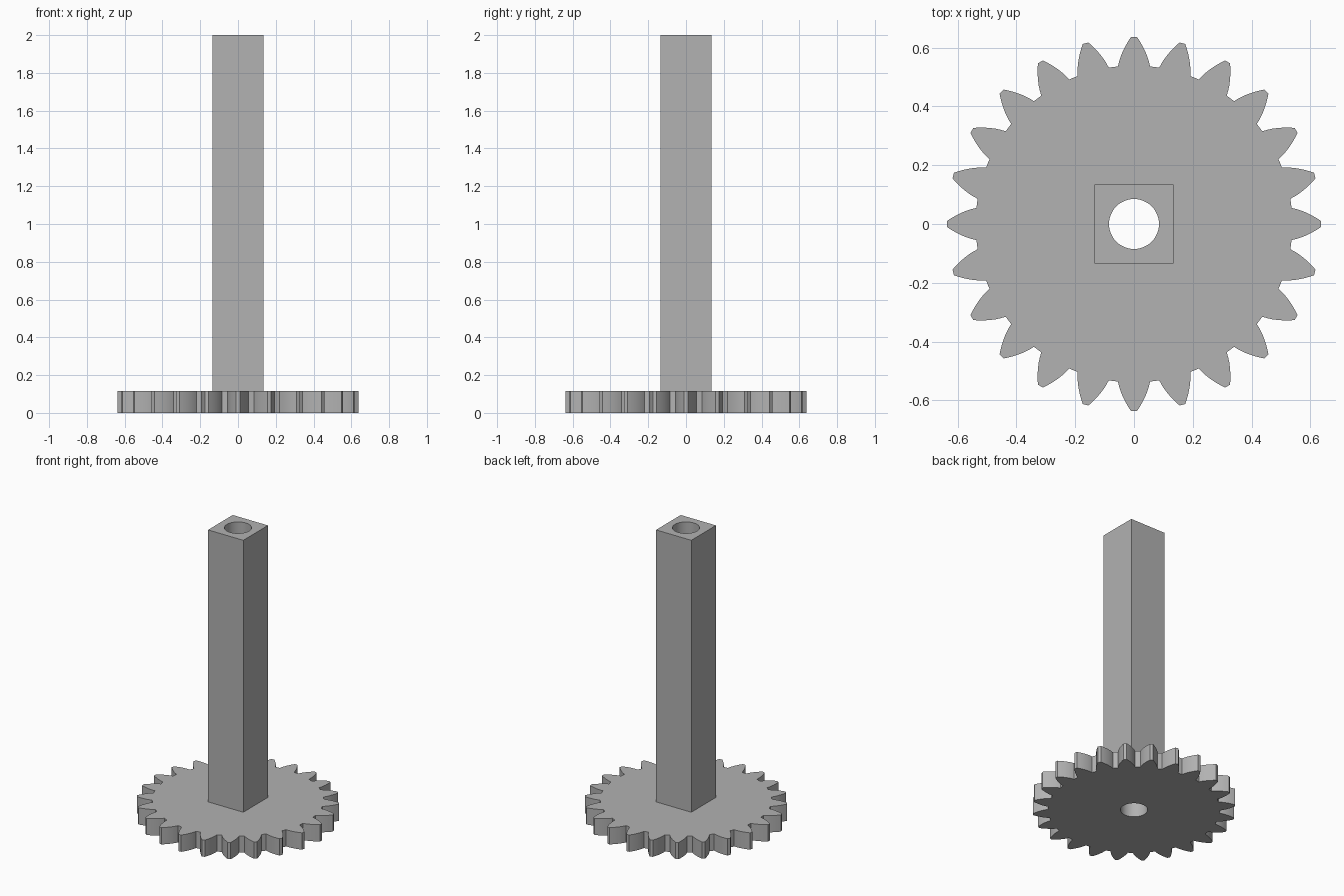
import bpy, bmesh
from math import sin, cos, tan, acos, pi, radians
from mathutils import Vector

TEETH = 24
PITCH_R, ROOT_R, TIP_R = 0.588, 0.539, 0.637
BASE_R = PITCH_R * cos(radians(28))
PLATE_TOP, TOP = 0.116, 2.0
HALF, BORE_R = 0.135, 0.085
FLANK_STEPS = 6

if "Cube" in bpy.data.objects:
    bpy.data.objects.remove(bpy.data.objects["Cube"])

grey = bpy.data.materials.new("plain grey")
grey.use_nodes = True
colour = (0.445, 0.445, 0.445, 1)
grey.diffuse_color = colour
grey.node_tree.nodes["Principled BSDF"].inputs["Base Color"].default_value = colour


def polar(r, a):
    return (r * cos(a), r * sin(a))


def involute(r):
    phi = acos(BASE_R / r)
    return tan(phi) - phi


def half_angle(r):
    """Half the angular width of a tooth at radius r."""
    return pi / (2 * TEETH) + involute(PITCH_R) - involute(r)


def bored_prism(name, outline, z0, z1):
    """Extrude an outline with the round bore running through it."""
    bm = bmesh.new()
    bore = [polar(BORE_R, 2 * pi * i / 48) for i in range(48)]
    edges = []
    for loop in (outline, bore):
        verts = [bm.verts.new((x, y, z0)) for x, y in loop]
        edges += [bm.edges.new((v, verts[i - 1])) for i, v in enumerate(verts)]
    bmesh.ops.triangle_fill(bm, edges=edges, use_beauty=True, normal=Vector((0, 0, 1)))
    grown = bmesh.ops.extrude_face_region(bm, geom=bm.faces[:], use_keep_orig=True)
    top = [g for g in grown["geom"] if isinstance(g, bmesh.types.BMVert)]
    bmesh.ops.translate(bm, verts=top, vec=(0, 0, z1 - z0))
    bmesh.ops.recalc_face_normals(bm, faces=bm.faces[:])
    mesh = bpy.data.meshes.new(name)
    bm.to_mesh(mesh)
    bm.free()
    mesh.materials.append(grey)
    obj = bpy.data.objects.new(name, mesh)
    bpy.context.collection.objects.link(obj)
    bpy.ops.object.select_all(action="DESELECT")
    obj.select_set(True)
    bpy.context.view_layer.objects.active = obj
    bpy.ops.object.shade_smooth_by_angle(angle=radians(20))
    return obj


# Gear plate: involute flanks rising and falling around each tooth
radii = [ROOT_R + (TIP_R - ROOT_R) * i / FLANK_STEPS for i in range(FLANK_STEPS + 1)]
gear = []
for t in range(TEETH):
    mid = 2 * pi * t / TEETH
    gear += [polar(r, mid - half_angle(r)) for r in radii]
    gear += [polar(r, mid + half_angle(r)) for r in reversed(radii)]
bored_prism("gear_plate", gear, 0, PLATE_TOP)

# Square shaft standing on the gear
square = [(-HALF, -HALF), (HALF, -HALF), (HALF, HALF), (-HALF, HALF)]
bored_prism("square_shaft", square, PLATE_TOP, TOP)
